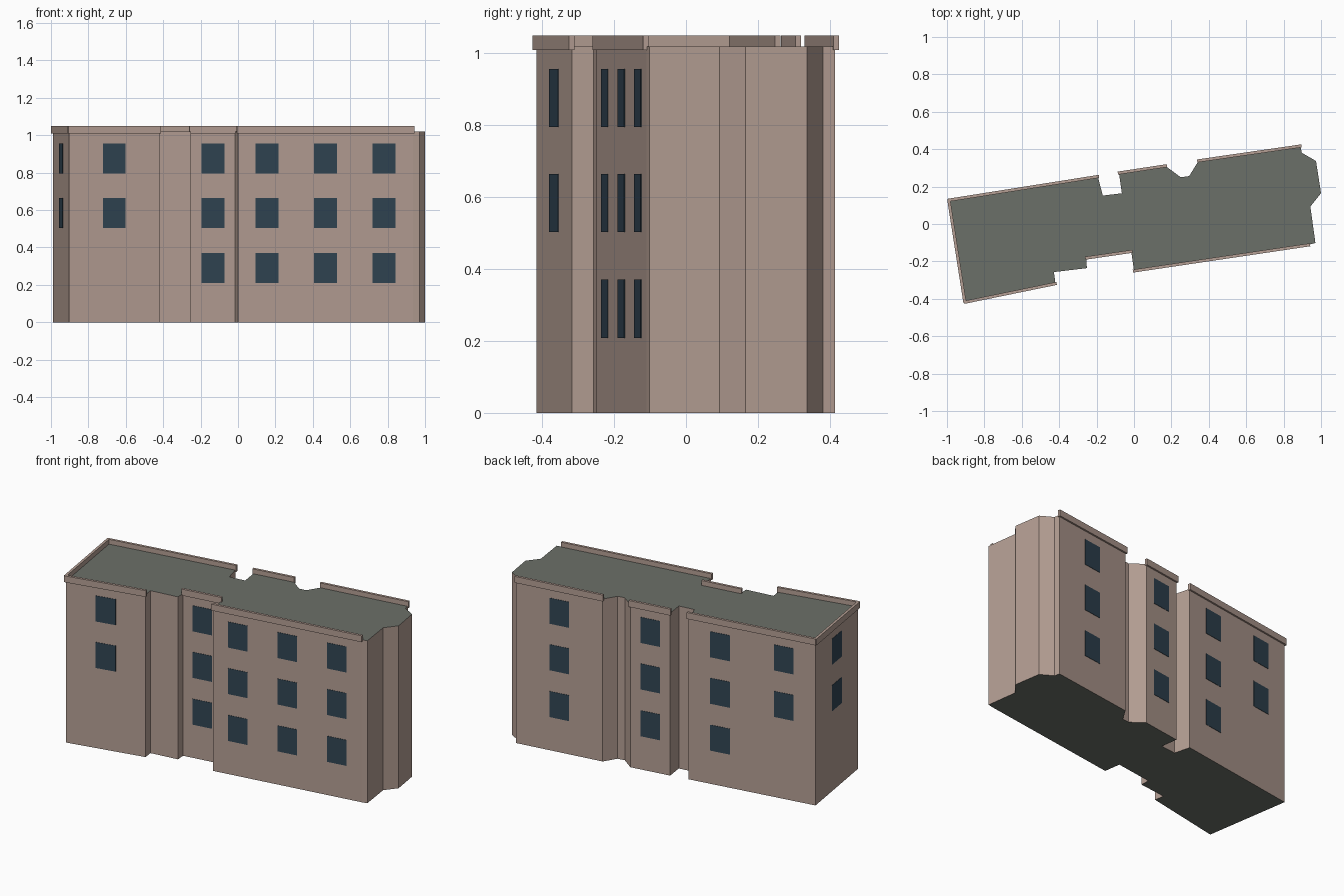
import bpy, bmesh
from mathutils import Vector

if "Cube" in bpy.data.objects:
    bpy.data.objects.remove(bpy.data.objects["Cube"])

WALL_TOP, PAR_LOW, PAR_TOP = 1.02, 1.01, 1.05
WIN_W, WIN_H = 0.124, 0.162
ROWS = (0.209, 0.503, 0.795)


def material(name, rgb):
    m = bpy.data.materials.new(name)
    m.diffuse_color = (*rgb, 1)
    m.use_nodes = True
    m.node_tree.nodes["Principled BSDF"].inputs["Base Color"].default_value = m.diffuse_color
    return m


wall_mat = material("plaster", (0.46, 0.345, 0.295))
roof_mat = material("roofing", (0.148, 0.16, 0.14))
glass_mat = material("glass", (0.03, 0.058, 0.085))

# Footprint, anticlockwise from the front left corner
P = [(-0.903, -0.416), (-0.42, -0.317), (-0.428, -0.257), (-0.252, -0.236),
     (-0.255, -0.18), (-0.015, -0.145), (0.0, -0.249), (0.935, -0.11),
     (0.97, -0.102), (0.943, 0.093), (1.0, 0.165), (0.973, 0.337),
     (0.897, 0.381), (0.89, 0.415), (0.344, 0.336), (0.295, 0.256),
     (0.25, 0.25), (0.17, 0.309), (-0.08, 0.271), (-0.065, 0.164),
     (-0.167, 0.152), (-0.193, 0.252), (-0.988, 0.126)]
P = [Vector(p) for p in P]


def prism(name, pts, z0, z1, side_mat, cap_mat):
    bm = bmesh.new()
    low = [bm.verts.new((p[0], p[1], z0)) for p in pts]
    high = [bm.verts.new((p[0], p[1], z1)) for p in pts]
    caps = [bm.faces.new(low[::-1]), bm.faces.new(high)]
    n = len(pts)
    for i in range(n):
        j = (i + 1) % n
        bm.faces.new((low[i], low[j], high[j], high[i]))
    for f in caps:
        f.material_index = 1
    bmesh.ops.recalc_face_normals(bm, faces=bm.faces)
    me = bpy.data.meshes.new(name)
    bm.to_mesh(me)
    bm.free()
    me.materials.append(side_mat)
    me.materials.append(cap_mat)
    ob = bpy.data.objects.new(name, me)
    bpy.context.collection.objects.link(ob)
    return ob


def slab(name, mid, d, length, inside, outside, z0, z1, mat):
    # Upright box lying along wall direction d
    n = Vector((d.y, -d.x))
    h = d * length / 2
    pts = [mid - h + n * outside, mid + h + n * outside,
           mid + h - n * inside, mid - h - n * inside]
    return prism(name, pts, z0, z1, mat, mat)


# Main body with flat roof
prism("building_body", P, 0, WALL_TOP, wall_mat, roof_mat)

# Long walls: start corner -> (name, lowest window row for each column)
walls = {
    0: ("front_left", [1]),
    4: ("front_middle", [0]),
    6: ("front_right", [0, 0, 0]),
    13: ("back_right", [0]),
    17: ("back_middle", [0]),
    21: ("back_left", [0, 1]),
    22: ("left_side", [1]),
}
for i, (name, columns) in walls.items():
    a, b = P[i], P[(i + 1) % len(P)]
    d = (b - a).normalized()
    length = (b - a).length
    # Parapet strip on top of the wall
    slab(name + "_parapet", (a + b) / 2, d, length + 0.012, 0.006, 0.01,
         PAR_LOW, PAR_TOP, wall_mat)
    # Windows, evenly spaced
    for c, first in enumerate(columns):
        mid = a.lerp(b, (c + 0.5) / len(columns))
        for r in range(first, 3):
            slab(f"{name}_window_{c}_{r}", mid, d, WIN_W, 0.003, 0.002,
                 ROWS[r], ROWS[r] + WIN_H, glass_mat)
